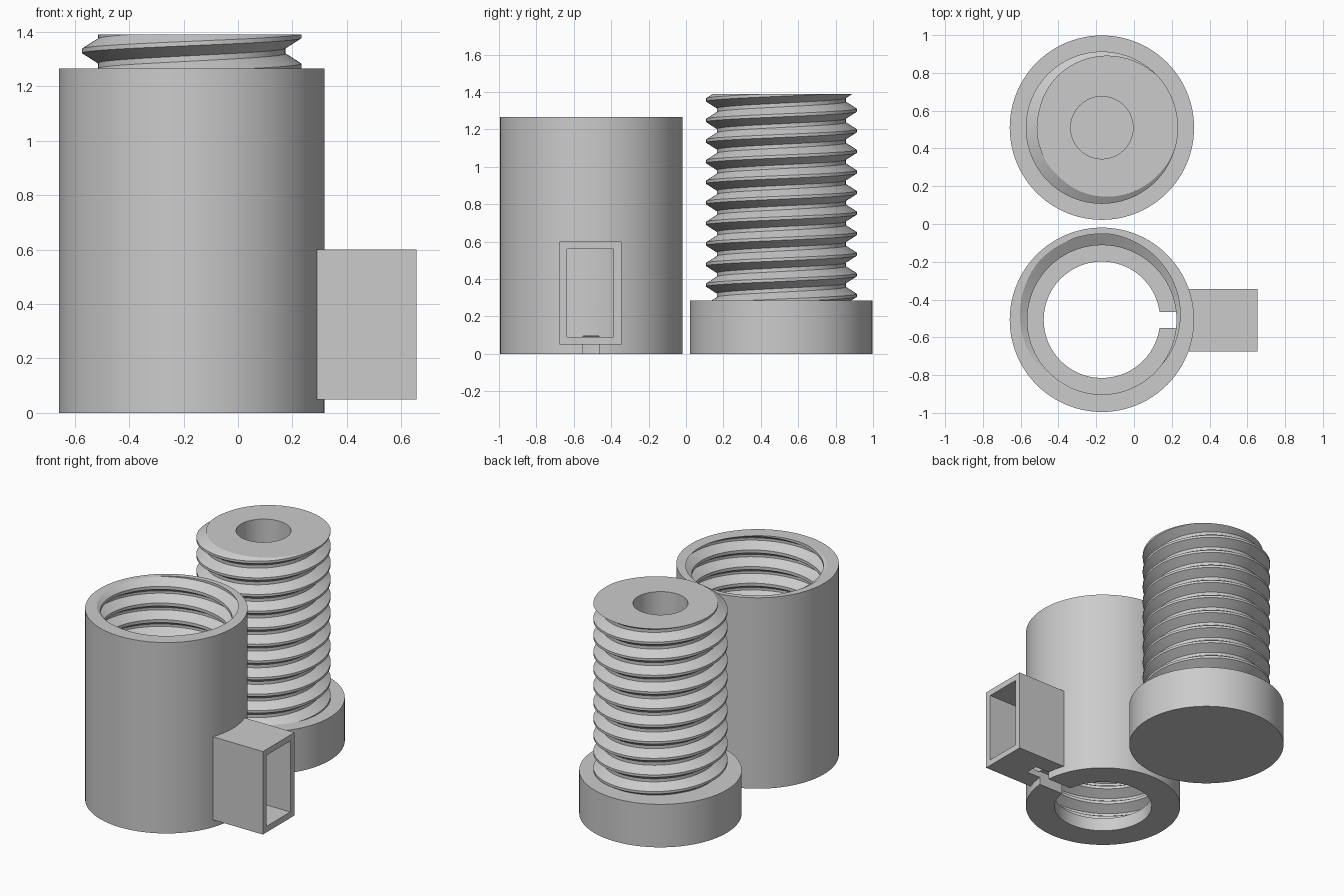
import bpy, bmesh, math

if "Cube" in bpy.data.objects:
    bpy.data.objects.remove(bpy.data.objects["Cube"])

CX, BOLT_Y, SLEEVE_Y = -0.17, 0.51, -0.507
PITCH, SEG = 0.11, 96

grey = bpy.data.materials.new("plain_grey")
grey.diffuse_color = (0.6, 0.6, 0.6, 1)
grey.use_nodes = True
grey.node_tree.nodes["Principled BSDF"].inputs["Base Color"].default_value = grey.diffuse_color


def finish(obj, angle=30):
    bpy.ops.object.select_all(action='DESELECT')
    obj.select_set(True)
    bpy.context.view_layer.objects.active = obj
    bpy.ops.object.shade_smooth_by_angle(angle=math.radians(angle))


def to_object(bm, name, loc):
    bmesh.ops.recalc_face_normals(bm, faces=bm.faces[:])
    mesh = bpy.data.meshes.new(name)
    bm.to_mesh(mesh)
    bm.free()
    mesh.materials.append(grey)
    obj = bpy.data.objects.new(name, mesh)
    obj.location = loc
    bpy.context.collection.objects.link(obj)
    return obj


def strips(bm, rows):
    """Join consecutive rows of points with quads."""
    vs = [[bm.verts.new(p) for p in row] for row in rows]
    for a, b in zip(vs, vs[1:]):
        for i in range(len(a) - 1):
            bm.faces.new((a[i], a[i + 1], b[i + 1], b[i]))


def lathe(bm, profile):
    rows = []
    for k in range(SEG + 1):
        a = 2 * math.pi * (k % SEG) / SEG
        rows.append([(r * math.cos(a), r * math.sin(a), z) for r, z in profile])
    strips(bm, rows)


def thread(bm, root, crest, phase, z0, z1):
    """Right-handed helical thread trimmed flat at z0 and z1."""
    h = PITCH / 2
    prof = [(root, -h), (root, -h + .01), (crest, -.008), (crest, .008),
            (root, h - .01), (root, h)]
    first = math.floor((z0 - phase) / PITCH) - 2
    last = math.ceil((z1 - phase) / PITCH) + 2
    rows = []
    for k in range(first * SEG, last * SEG + 1):
        a = 2 * math.pi * (k % SEG) / SEG
        zc = phase + PITCH * k / SEG
        rows.append([(r * math.cos(a), r * math.sin(a), zc + dz) for r, dz in prof])
    strips(bm, rows)
    bmesh.ops.remove_doubles(bm, verts=bm.verts[:], dist=1e-5)
    for z, n in ((z0, -1), (z1, 1)):
        bmesh.ops.bisect_plane(bm, geom=bm.verts[:] + bm.edges[:] + bm.faces[:], dist=1e-5,
                               plane_co=(0, 0, z), plane_no=(0, 0, n), clear_outer=True)


def threaded_body(name, loc, root, crest, phase, z0, z1, profiles):
    bm = bmesh.new()
    thread(bm, root, crest, phase, z0, z1)
    for p in profiles:
        lathe(bm, p)
    bmesh.ops.remove_doubles(bm, verts=bm.verts[:], dist=1e-5)
    # flat rings between the thread outline and the turned surfaces
    for z in (z0, z1):
        rim = [e for e in bm.edges if len(e.link_faces) == 1
               and all(abs(v.co.z - z) < 1e-4 for v in e.verts)]
        bmesh.ops.triangle_fill(bm, edges=rim, use_beauty=True, normal=(0, 0, 1))
    return to_object(bm, name, loc)


def block(name, x, y, z):
    bm = bmesh.new()
    bmesh.ops.create_cube(bm, size=1)
    for v in bm.verts:
        v.co = [lo + (c + .5) * (hi - lo) for c, (lo, hi) in zip(v.co, (x, y, z))]
    return to_object(bm, name, (0, 0, 0))


def cut(obj, cutter):
    bpy.context.view_layer.objects.active = obj
    m = obj.modifiers.new("cut", 'BOOLEAN')
    m.operation, m.solver, m.object = 'DIFFERENCE', 'EXACT', cutter
    bpy.ops.object.modifier_apply(modifier=m.name)


# Threaded plug with round base and blind bore
plug = threaded_body("threaded_plug", (CX, BOLT_Y, 0), 0.345, 0.403, 1.385, 0.285, 1.39,
                     [[(0, 0), (.488, 0), (.488, .285)],
                      [(.165, 1.39), (.165, .12), (0, .12)]])

# Sleeve with internal thread and a holed floor
sleeve = threaded_body("threaded_sleeve", (CX, SLEEVE_Y, 0), 0.395, 0.455, 1.2314, 0.09, 1.265,
                       [[(.308, .09), (.308, 0), (.488, 0), (.488, 1.265)]])

# Rectangular tube on the side of the sleeve
tube = block("side_tube", (.29, .655), (-.675, -.345), (.05, .60))
cavity = block("tube_cavity_cutter", (.2, .8), (-.635, -.388), (.09, .56))
slot = block("slot_cutter", (0, .42), (-.55, -.465), (-.1, .095))
cut(tube, cavity)
cut(tube, slot)
cut(sleeve, slot)
for helper in (cavity, slot):
    bpy.data.objects.remove(helper)

for part in (plug, sleeve, tube):
    finish(part)
